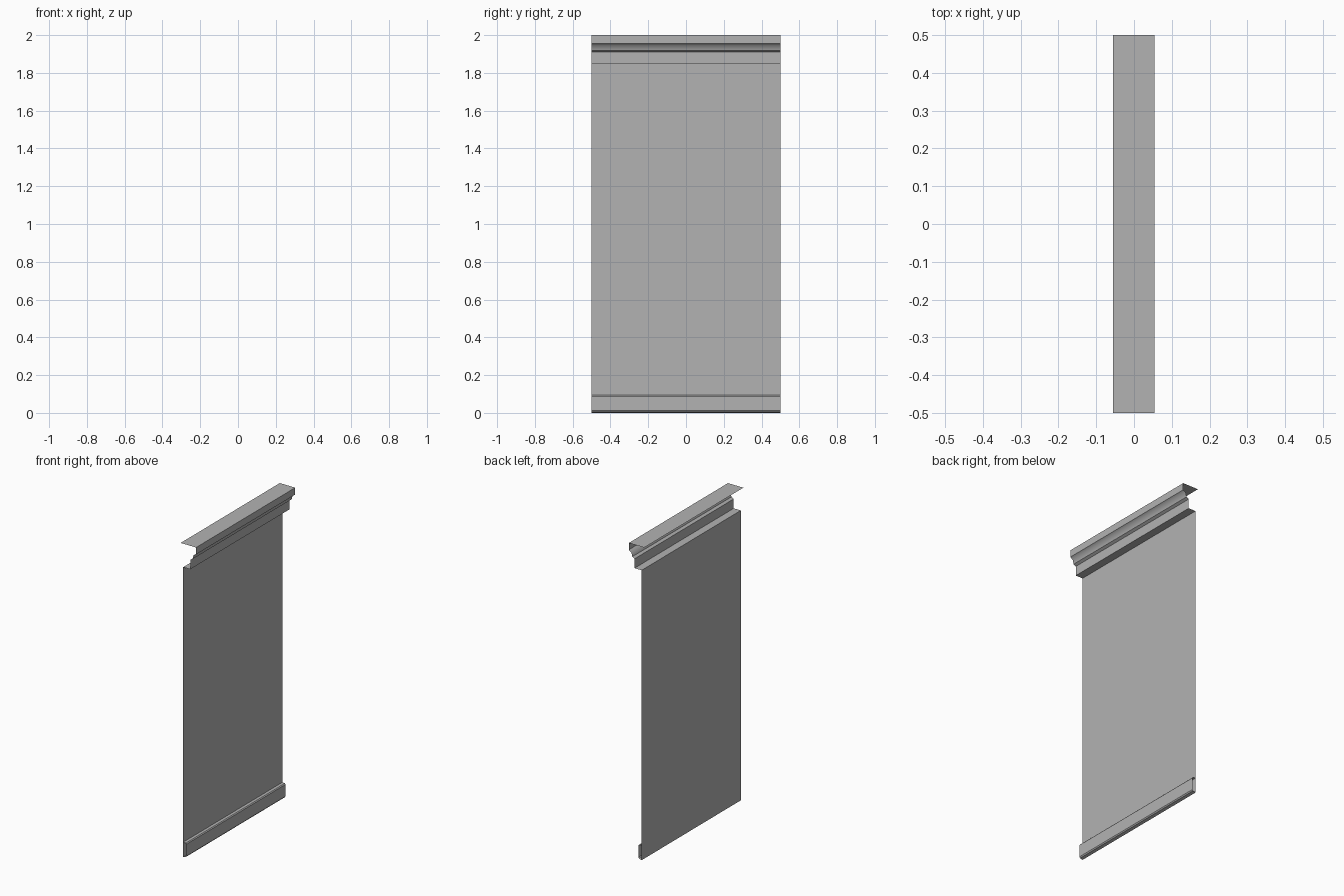
import bpy
from math import radians

if "Cube" in bpy.data.objects:
    bpy.data.objects.remove(bpy.data.objects["Cube"])

HALF_WIDTH = 0.5
WALL_X = -0.037

grey = bpy.data.materials.new("mid_grey")
grey.diffuse_color = (0.45, 0.45, 0.45, 1.0)
grey.use_nodes = True
grey.node_tree.nodes["Principled BSDF"].inputs["Base Color"].default_value = grey.diffuse_color


def extrude_profile(name, profile):
    """Sweep an open (x, z) profile, top to bottom, along y as a sheet."""
    n = len(profile)
    verts = [(x, y, z) for y in (-HALF_WIDTH, HALF_WIDTH) for x, z in profile]
    # winding makes the normals face outward (+x)
    faces = [(i, i + 1, n + i + 1, n + i) for i in range(n - 1)]
    mesh = bpy.data.meshes.new(name)
    mesh.from_pydata(verts, [], faces)
    mesh.materials.append(grey)
    obj = bpy.data.objects.new(name, mesh)
    bpy.context.collection.objects.link(obj)
    return obj


# Cornice: flat top, fascia, soft moulding, soffit back to the wall
cornice = extrude_profile("cornice", [
    (-0.055, 2.0), (0.054, 2.0), (0.054, 1.956), (0.036, 1.945),
    (0.029, 1.919), (0.013, 1.910), (0.013, 1.85), (WALL_X, 1.85),
])
bpy.context.view_layer.objects.active = cornice
cornice.select_set(True)
bpy.ops.object.shade_smooth_by_angle(angle=radians(45))

# Flat wall panel, running down behind the plinth to the ground
extrude_profile("wall_panel", [(WALL_X, 1.85), (WALL_X, 0.095), (WALL_X, 0.0)])

# Plinth: small ledge, face and chamfered foot
extrude_profile("plinth", [
    (WALL_X, 0.095), (-0.019, 0.094), (-0.014, 0.088),
    (-0.014, 0.012), (-0.019, 0.005), (WALL_X, 0.0),
])
